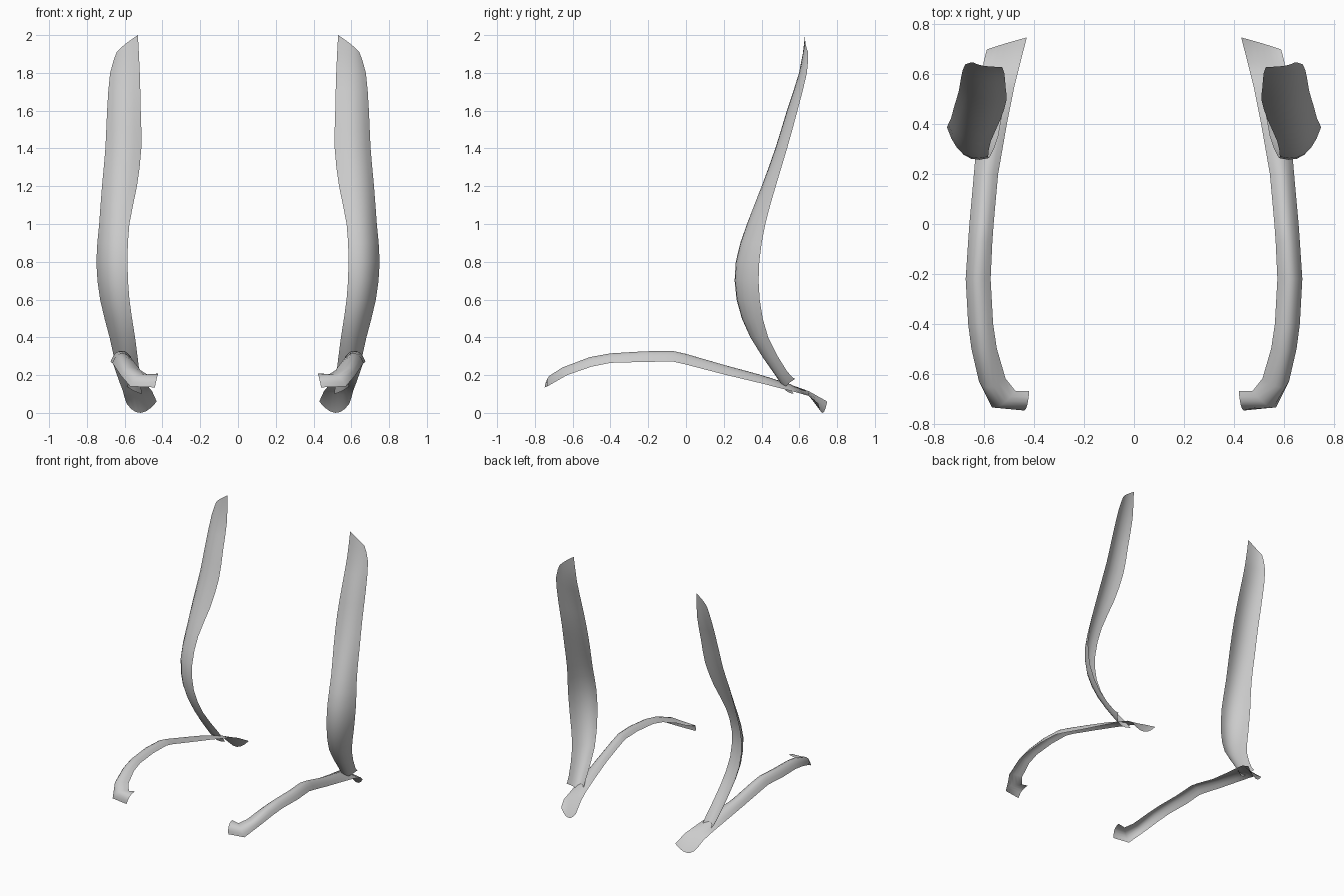
import bpy
from mathutils import Vector


def across(row, t):
    # smooth arc through the inner edge, crown and outer edge points
    a, b, c = row
    return a * (2*t - 1) * (t - 1) + b * 4*t * (1 - t) + c * t * (2*t - 1)


def spline(p0, p1, p2, p3, t):
    return 0.5 * (2*p1 + (p2 - p0)*t + (2*p0 - 5*p1 + 4*p2 - p3)*t*t
                  + (3*p1 - p0 - 3*p2 + p3)*t**3)


def strip(name, rows, steps, cols, side):
    # thin curved sheet lofted through three-point cross-sections
    rows = [[Vector((side * x, y, z)) for x, y, z in r] for r in rows]
    n = len(rows)
    fine = []
    for i in range(n - 1):
        q = [rows[max(0, min(n - 1, i + k))] for k in (-1, 0, 1, 2)]
        for s in range(steps):
            fine.append([spline(*[r[j] for r in q], s / steps) for j in range(3)])
    fine.append(rows[-1])
    verts = [across(r, j / cols) for r in fine for j in range(cols + 1)]
    w = cols + 1
    faces = []
    for i in range(len(fine) - 1):
        for j in range(cols):
            f = (i*w + j, i*w + j + 1, (i + 1)*w + j + 1, (i + 1)*w + j)
            faces.append(f if side > 0 else f[::-1])
    me = bpy.data.meshes.new(name)
    me.from_pydata(verts, [], faces)
    ob = bpy.data.objects.new(name, me)
    bpy.context.collection.objects.link(ob)
    for p in me.polygons:
        p.use_smooth = True
    return ob


# upright: inner edge, crown, outer edge, from bottom to top
upright = [
    ((.51, .570, .10), (.575, .525, .13), (.63, .578, .18)),
    ((.52, .500, .20), (.590, .475, .20), (.64, .535, .22)),
    ((.545, .350, .40), (.625, .350, .40), (.68, .435, .40)),
    ((.575, .275, .60), (.670, .285, .60), (.73, .390, .60)),
    ((.585, .270, .80), (.685, .282, .80), (.75, .388, .80)),
    ((.575, .330, 1.0), (.670, .335, 1.0), (.735, .42, 1.0)),
    ((.535, .420, 1.2), (.642, .405, 1.2), (.72, .475, 1.2)),
    ((.512, .495, 1.4), (.620, .475, 1.4), (.702, .535, 1.4)),
    ((.515, .550, 1.6), (.615, .537, 1.6), (.693, .59, 1.6)),
    ((.520, .605, 1.8), (.610, .602, 1.8), (.677, .64, 1.8)),
    ((.530, .630, 2.0), (.600, .634, 1.95), (.642, .647, 1.91)),
]

# seat rail: inner edge, crown, outer edge, from front to back
rail = [
    ((.42, -.67, .21), (.428, -.725, .19), (.44, -.748, .135)),
    ((.475, -.67, .20), (.53, -.725, .195), (.57, -.735, .14)),
    ((.515, -.62, .225), (.585, -.655, .24), (.622, -.63, .20)),
    ((.550, -.50, .270), (.61, -.51, .295), (.652, -.50, .245)),
    ((.565, -.40, .290), (.622, -.40, .315), (.665, -.40, .265)),
    ((.575, -.22, .298), (.632, -.22, .326), (.675, -.22, .270)),
    ((.568, -.07, .300), (.622, -.07, .328), (.665, -.07, .272)),
    ((.563, 0.0, .285), (.615, 0.0, .312), (.660, 0.0, .256)),
    ((.545, .20, .230), (.60, .20, .254), (.642, .20, .204)),
    ((.510, .40, .182), (.572, .40, .199), (.625, .40, .156)),
    ((.480, .55, .145), (.545, .55, .150), (.610, .55, .118)),
    ((.455, .65, .115), (.530, .65, .100), (.603, .65, .090)),
    ((.430, .748, .060), (.515, .724, .000), (.590, .700, .050)),
]

for label, s in (("right", 1), ("left", -1)):
    strip("back_upright_" + label, upright, 2, 6, s)
    strip("seat_rail_" + label, rail, 1, 6, s)
